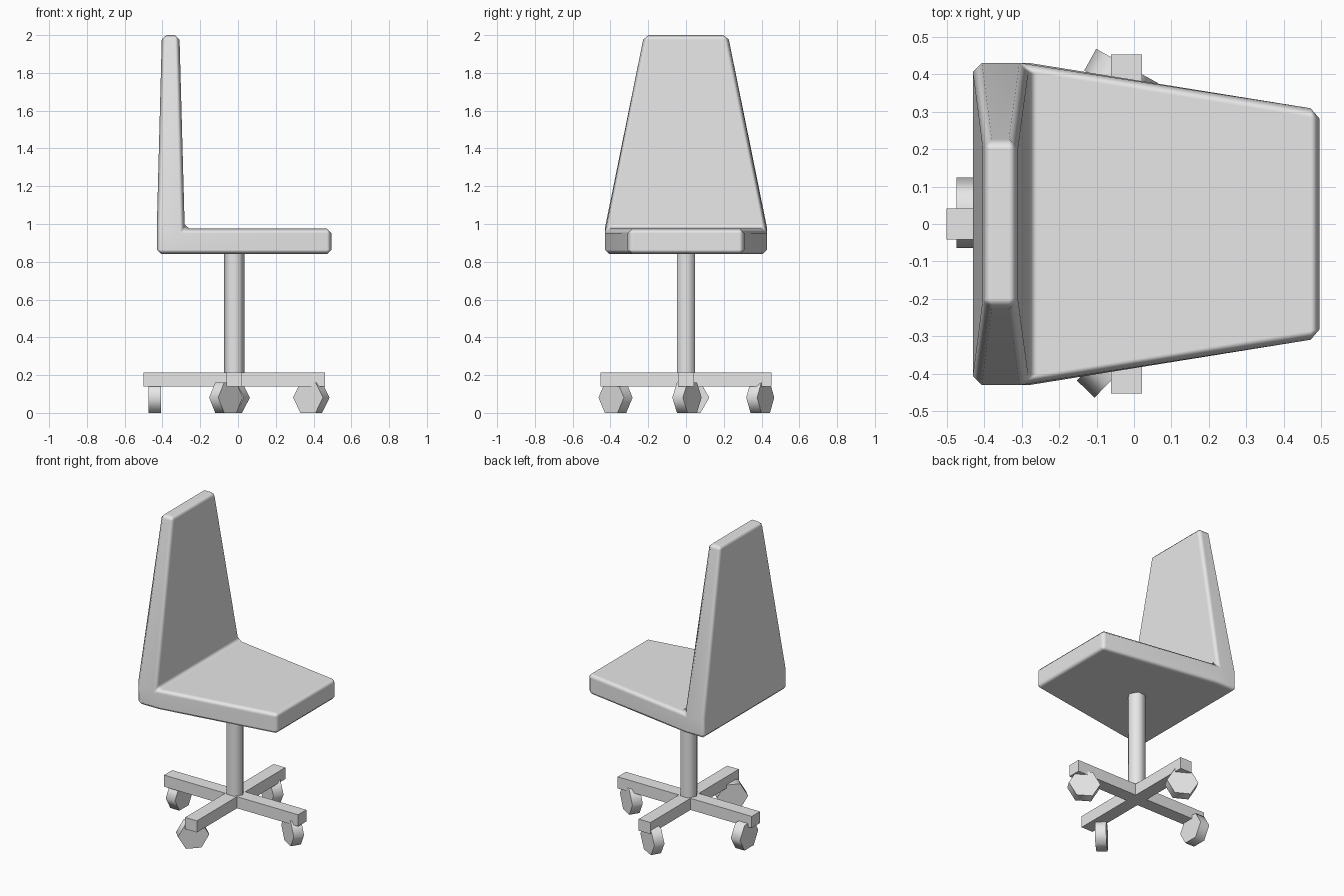
import bpy
import bmesh
from math import cos, sin, pi, radians
from mathutils import Matrix, Vector

cube = bpy.data.objects.get("Cube")
if cube:
    bpy.data.objects.remove(cube, do_unlink=True)

# Single grey finish
GREY = (0.8, 0.8, 0.8, 1.0)
grey = bpy.data.materials.new("plain_grey")
grey.use_nodes = True
grey.diffuse_color = GREY
grey.node_tree.nodes["Principled BSDF"].inputs["Base Color"].default_value = GREY


def add_object(name, bm, smooth=False):
    bmesh.ops.recalc_face_normals(bm, faces=bm.faces)
    for face in bm.faces:
        face.smooth = smooth
    mesh = bpy.data.meshes.new(name)
    bm.to_mesh(mesh)
    bm.free()
    mesh.materials.append(grey)
    obj = bpy.data.objects.new(name, mesh)
    bpy.context.collection.objects.link(obj)
    return obj


def prism(name, outline, low, high, matrix=Matrix(), round_sides=False):
    """Extrude a flat outline from low to high, then place it."""
    bm = bmesh.new()
    base = bm.faces.new([bm.verts.new((x, y, low)) for x, y in outline])
    out = bmesh.ops.extrude_face_region(bm, geom=[base], use_keep_orig=True)
    top = [v for v in out["geom"] if isinstance(v, bmesh.types.BMVert)]
    bmesh.ops.translate(bm, verts=top, vec=(0, 0, high - low))
    bm.transform(matrix)
    obj = add_object(name, bm, round_sides)
    if round_sides:
        # Smooth around the six sides, crisp at the flat ends
        bpy.ops.object.select_all(action='DESELECT')
        obj.select_set(True)
        bpy.context.view_layer.objects.active = obj
        bpy.ops.object.shade_smooth_by_angle(angle=radians(70))
    return obj


def hexagon(radius):
    return [(radius * cos(i * pi / 3), radius * sin(i * pi / 3)) for i in range(6)]


CENTRE = Matrix.Translation((-0.02, 0, 0))

# Seat and backrest: a corner block extended forward and upward
bm = bmesh.new()


def section(points, half_width):
    return [bm.verts.new((x, s * half_width, z)) for s in (-1, 1) for x, z in points]


# Each section lists its near-side pair and then its far-side pair
heel = section([(-0.43, 0.84), (-0.43, 0.975)], 0.43)
inner = section([(-0.282, 0.84), (-0.282, 0.975)], 0.43)
front = section([(0.495, 0.84), (0.495, 0.975)], 0.305)
crown = section([(-0.403, 2.0), (-0.31, 2.0)], 0.222)


def tube(a, b):
    order = (0, 1, 3, 2)
    for i in range(4):
        p, q = order[i], order[(i + 1) % 4]
        yield [a[p], a[q], b[q], b[p]]


def cap(a):
    return [a[0], a[1], a[3], a[2]]


block_top = [heel[1], inner[1], heel[3], inner[3]]
faces = list(tube(inner, front)) + list(tube(block_top, crown))
faces += [cap(front), cap(crown), cap(heel)]
faces += [[heel[0], heel[2], inner[2], inner[0]]]
faces += [[heel[i], heel[i + 1], inner[i + 1], inner[i]] for i in (0, 2)]
for f in faces:
    bm.faces.new(f)
seat = add_object("seat_and_backrest", bm, smooth=True)
bevel = seat.modifiers.new("soft_edges", 'BEVEL')
bevel.width = 0.024
bevel.segments = 1
bevel.limit_method = 'ANGLE'
bevel.angle_limit = radians(30)
bevel.harden_normals = True

# Support column
prism("column", hexagon(0.055), 0.2, 0.86, CENTRE, True)

# Cross-shaped foot
W, LX, LY = 0.042, 0.48, 0.452
corner = [(LX, -W), (LX, W), (W, W), (W, LY), (-W, LY), (-W, W)]
cross = corner + [(-x, -y) for x, y in corner]
prism("cross_base", cross, 0.14, 0.215, CENTRE)

# Swivelled hexagonal casters: position and heading
casters = {
    "right_caster": (-0.44, 0.03, 90),
    "left_caster": (0.388, 0.005, -32),
    "back_caster": (-0.035, 0.393, -29),
    "front_caster": (-0.064, -0.373, 46),
}
R = 0.0935
for name, (x, y, heading) in casters.items():
    place = (Matrix.Translation((x, y, R * sin(pi / 3)))
             @ Matrix.Rotation(radians(heading), 4, 'Z')
             @ Matrix.Rotation(pi / 2, 4, 'X'))
    prism(name, hexagon(R), -0.033, 0.033, place, True)
